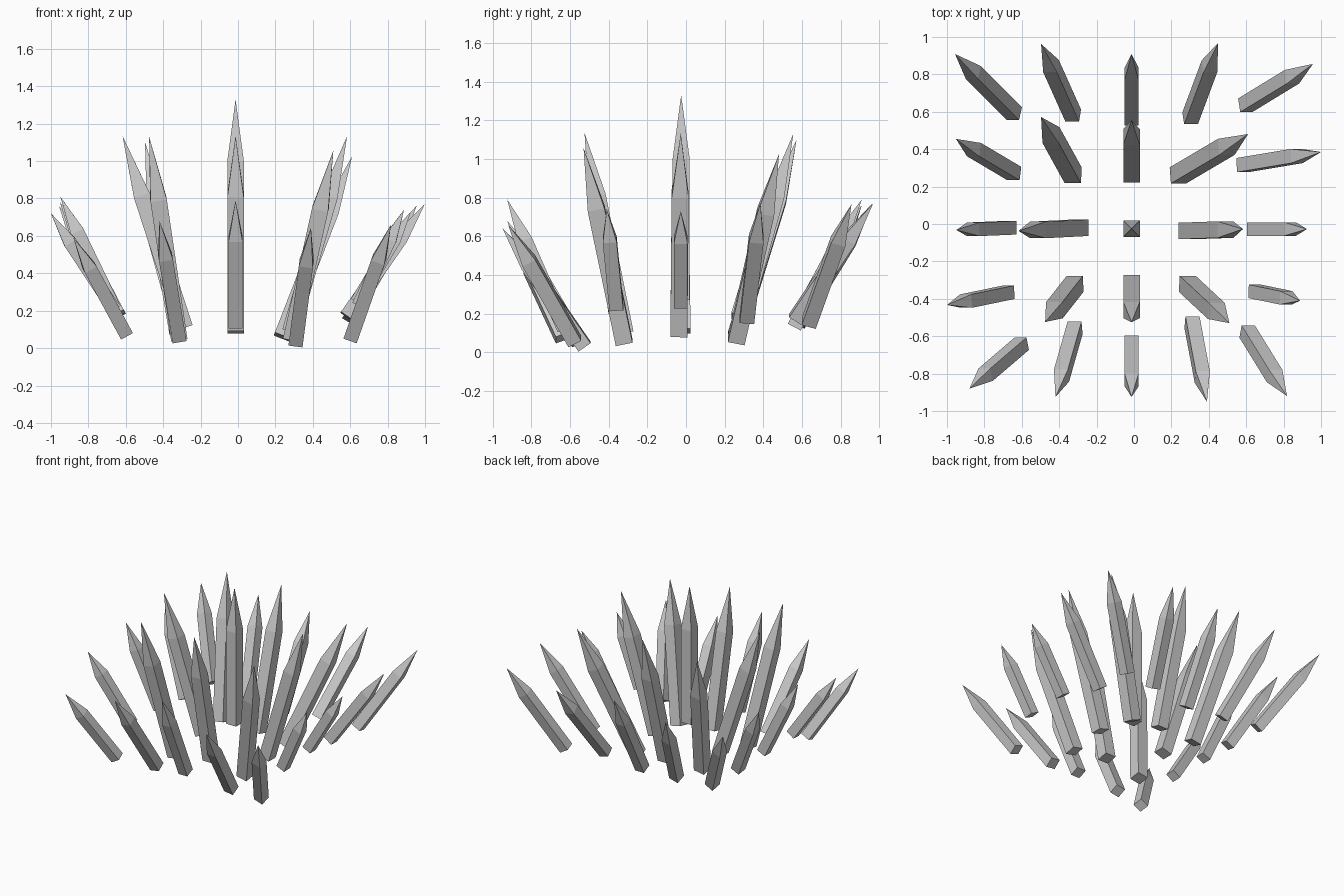
import bpy, bmesh
from math import asin, atan2
from mathutils import Vector, Euler

if "Cube" in bpy.data.objects:
    bpy.data.objects.remove(bpy.data.objects["Cube"])

TIP = 0.31  # share of each spike taken by its pointed end


def spike(name, base, tip):
    """Square shaft with a pyramid point, leaning from base to tip."""
    base, tip = Vector(base), Vector(tip)
    length = (tip - base).length
    d = (tip - base).normalized()
    half = 0.036 + 0.008 * max(0.0, min(1.0, (length - 0.65) / 0.4))
    rot = Euler((-asin(d.y), atan2(d.x, d.z), 0)).to_matrix()
    corners = [(-half, -half), (half, -half), (half, half), (-half, half)]
    shoulder = length * (1 - TIP)

    bm = bmesh.new()

    def vert(x, y, z):
        return bm.verts.new(base + rot @ Vector((x, y, z)))

    low = [vert(x, y, 0) for x, y in corners]
    high = [vert(x, y, shoulder) for x, y in corners]
    apex = vert(0, 0, length)
    bm.faces.new(low[::-1])
    for i in range(4):
        j = (i + 1) % 4
        bm.faces.new((low[i], low[j], high[j], high[i]))
        bm.faces.new((high[i], high[j], apex))
    mesh = bpy.data.meshes.new(name)
    bm.to_mesh(mesh)
    bm.free()
    bpy.context.collection.objects.link(bpy.data.objects.new(name, mesh))


# five rows of spikes fanning outward: (base, tip) from left to right
rows = {
    "back": [
        ((-.64, .59, .18), (-.957, .909, .76)),
        ((-.325, .58, .15), (-.497, .963, .77)),
        ((-.013, .56, .13), (-.013, .909, .79)),
        ((.30, .565, .17), (.45, .968, .77)),
        ((.595, .635, .15), (.957, .856, .765)),
    ],
    "mid_back": [
        ((-.64, .27, .18), (-.952, .455, .78)),
        ((-.325, .26, .09), (-.497, .572, 1.10)),
        ((-.013, .265, .09), (-.013, .555, 1.13)),
        ((.235, .26, .06), (.61, .481, 1.025)),
        ((.58, .315, .17), (1.0, .385, .773)),
    ],
    "middle": [
        ((-.66, -.02, .21), (-.95, -.032, .81)),
        ((-.285, -.02, .11), (-.617, -.037, 1.133)),
        ((-.013, -.025, .27), (-.013, -.025, 1.33)),
        ((.28, -.037, .09), (.583, -.027, 1.133)),
        ((.635, -.027, .245), (.925, -.027, .73)),
    ],
    "mid_front": [
        ((-.67, -.365, .22), (-1.0, -.433, .72)),
        ((-.315, -.32, .05), (-.475, -.524, 1.13)),
        ((-.013, -.315, .10), (-.013, -.525, 1.135)),
        ((.285, -.32, .05), (.51, -.53, 1.057)),
        ((.645, -.36, .23), (.888, -.41, .74)),
    ],
    "front": [
        ((-.60, -.64, .075), (-.88, -.88, .59)),
        ((-.315, -.555, .05), (-.42, -.925, .68)),
        ((-.013, -.63, .12), (-.013, -.925, .79)),
        ((.31, -.525, .03), (.39, -.95, .643)),
        ((.605, -.575, .055), (.818, -.92, .66)),
    ],
}
for row, spikes in rows.items():
    for n, (base, tip) in enumerate(spikes, 1):
        spike(f"spike_{row}_{n}", base, tip)
